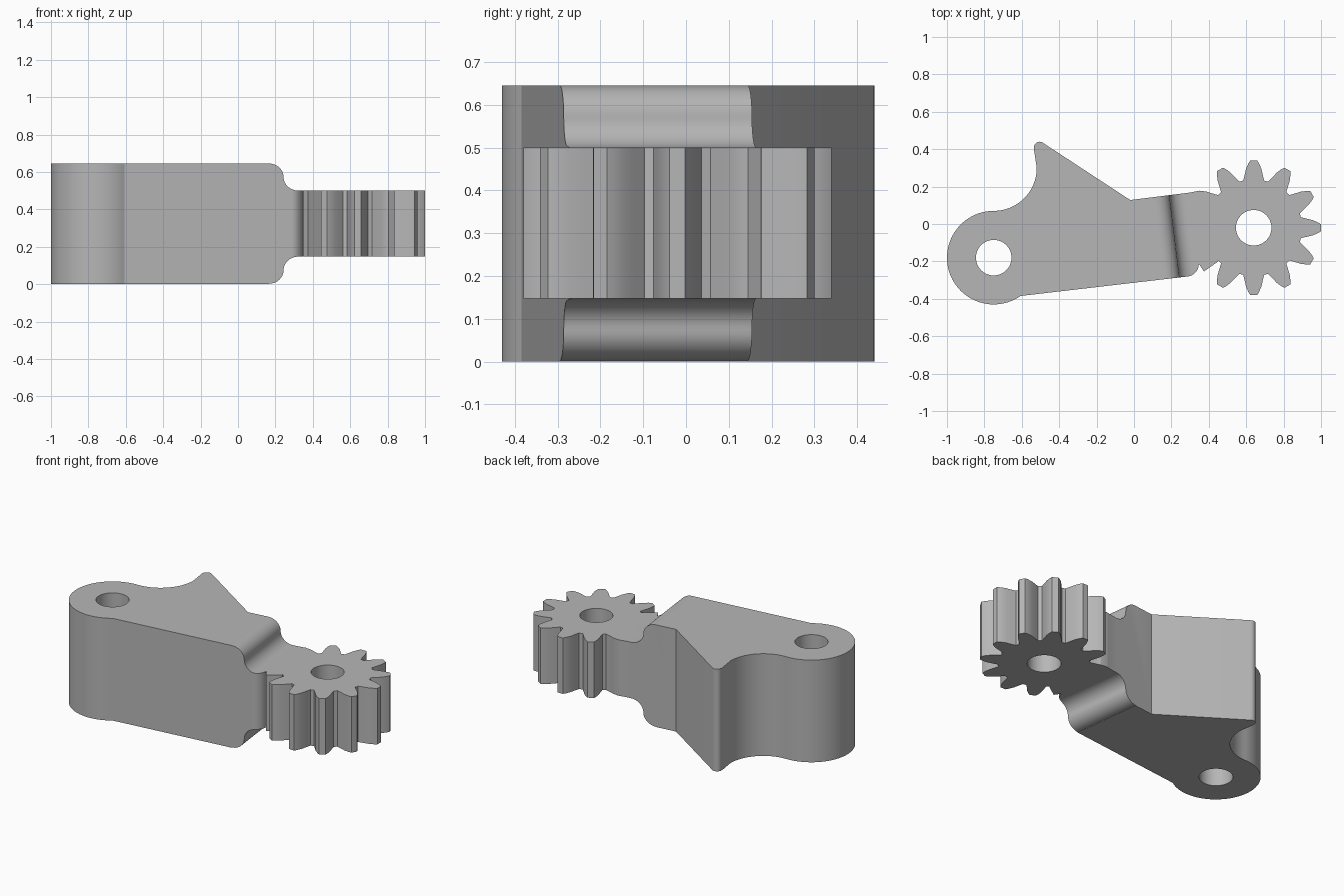
import bpy, bmesh
from math import sin, cos, pi, radians
from mathutils import Matrix, Vector

cube = bpy.data.objects.get("Cube")
if cube:
    bpy.data.objects.remove(cube)

TOP = 0.645
NECK_LOW, NECK_HIGH = 0.147, 0.5
BOSS = Vector((-0.75, -0.18))
GEAR = Vector((0.64, -0.02))
BORE = 0.095

steel = bpy.data.materials.new("grey steel")
steel.use_nodes = True
GREY = (0.47, 0.47, 0.47, 1)
steel.diffuse_color = GREY
steel.node_tree.nodes["Principled BSDF"].inputs["Base Color"].default_value = GREY


def arc(cx, cy, r, start, end, steps):
    """Points on an arc, angles in degrees."""
    angles = [radians(start + (end - start) * i / steps) for i in range(steps + 1)]
    return [(cx + r * cos(a), cy + r * sin(a)) for a in angles]


def prism(name, outline, low, high, matrix=Matrix()):
    """Extrude a flat outline from low to high."""
    bm = bmesh.new()
    base = bm.faces.new([bm.verts.new((x, y, low)) for x, y in outline])
    grown = bmesh.ops.extrude_face_region(bm, geom=[base])["geom"]
    bmesh.ops.translate(bm, vec=(0, 0, high - low),
                        verts=[v for v in grown if isinstance(v, bmesh.types.BMVert)])
    bmesh.ops.transform(bm, matrix=matrix, verts=bm.verts)
    bmesh.ops.recalc_face_normals(bm, faces=bm.faces)
    mesh = bpy.data.meshes.new(name)
    bm.to_mesh(mesh)
    bm.free()
    mesh.materials.append(steel)
    obj = bpy.data.objects.new(name, mesh)
    bpy.context.collection.objects.link(obj)
    return obj


def combine(target, tool, operation):
    """Apply a boolean and discard the tool."""
    mod = target.modifiers.new(operation, "BOOLEAN")
    mod.operation, mod.object, mod.solver = operation, tool, "EXACT"
    bpy.context.view_layer.objects.active = target
    bpy.ops.object.modifier_apply(modifier=mod.name)
    bpy.data.objects.remove(tool)


# Lever arm: round boss, hollow fillet, pointed pawl and tapering neck
outline = arc(BOSS.x, BOSS.y, 0.25, 305, 92, 48)
outline += arc(BOSS.x, 0.30, 0.23, 272, 360, 20)
outline += [(-0.535, 0.40)]
outline += arc(-0.505, 0.41, 0.03, 165, 55, 6)
outline += [(-0.02, 0.128), (0.30, 0.168)]
outline += [(0.35, 0.178), (0.39, 0.173), (0.43, 0.14), (0.46, 0.11)]
outline += [(0.45, -0.20), (0.374, -0.254), (0.347, -0.213)]
outline += arc(0.28, -0.215, 0.066, 0, -83, 8)
arm = prism("lever_arm", outline, 0, TOP)

# Rounded steps that thin the neck above and below
STEP = 0.08
RUN = (TOP - NECK_HIGH) / 2
side = [(-STEP + STEP * cos(a), TOP - RUN + RUN * sin(a))
        for a in [pi / 2 * (1 - i / 12) for i in range(13)]]
side += [(STEP - STEP * cos(a), TOP - RUN - RUN * sin(a))
         for a in [pi / 2 * i / 12 for i in range(1, 13)]]
side += [(0.5, NECK_HIGH), (0.5, TOP + 0.1), (-STEP, TOP + 0.1)]
lower_side = [(x, NECK_LOW + NECK_HIGH - z) for x, z in side]
place = (Matrix.Translation((0.243, -0.28, 0)) @ Matrix.Rotation(radians(7), 4, "Z")
         @ Matrix.Rotation(pi / 2, 4, "X"))
for profile in (side, lower_side):
    combine(arm, prism("step_cutter", profile, -0.8, 0.3, place), "DIFFERENCE")

# Gear with twelve tapering teeth
TEETH = 12
tooth = [(0.252, -0.056), (0.28, -0.049), (0.315, -0.041), (0.345, -0.028), (0.36, -0.018)]
tooth += [(r, -w) for r, w in reversed(tooth)]
rim = []
for i in range(TEETH):
    turn = Matrix.Rotation(2 * pi * i / TEETH, 2)
    rim += [tuple(GEAR + turn @ Vector(p)) for p in tooth]
combine(arm, prism("gear", rim, NECK_LOW, NECK_HIGH), "UNION")

# Bores through the boss and the gear
for centre in (BOSS, GEAR):
    circle = arc(centre.x, centre.y, BORE, 0, 360, 48)[:-1]
    combine(arm, prism("bore_cutter", circle, -0.1, TOP + 0.1), "DIFFERENCE")

# Smooth the curved walls and keep the edges crisp
arm.name = "lever_arm_with_gear"
bpy.ops.object.select_all(action="DESELECT")
arm.select_set(True)
bpy.context.view_layer.objects.active = arm
bpy.ops.object.shade_smooth_by_angle(angle=radians(25))
